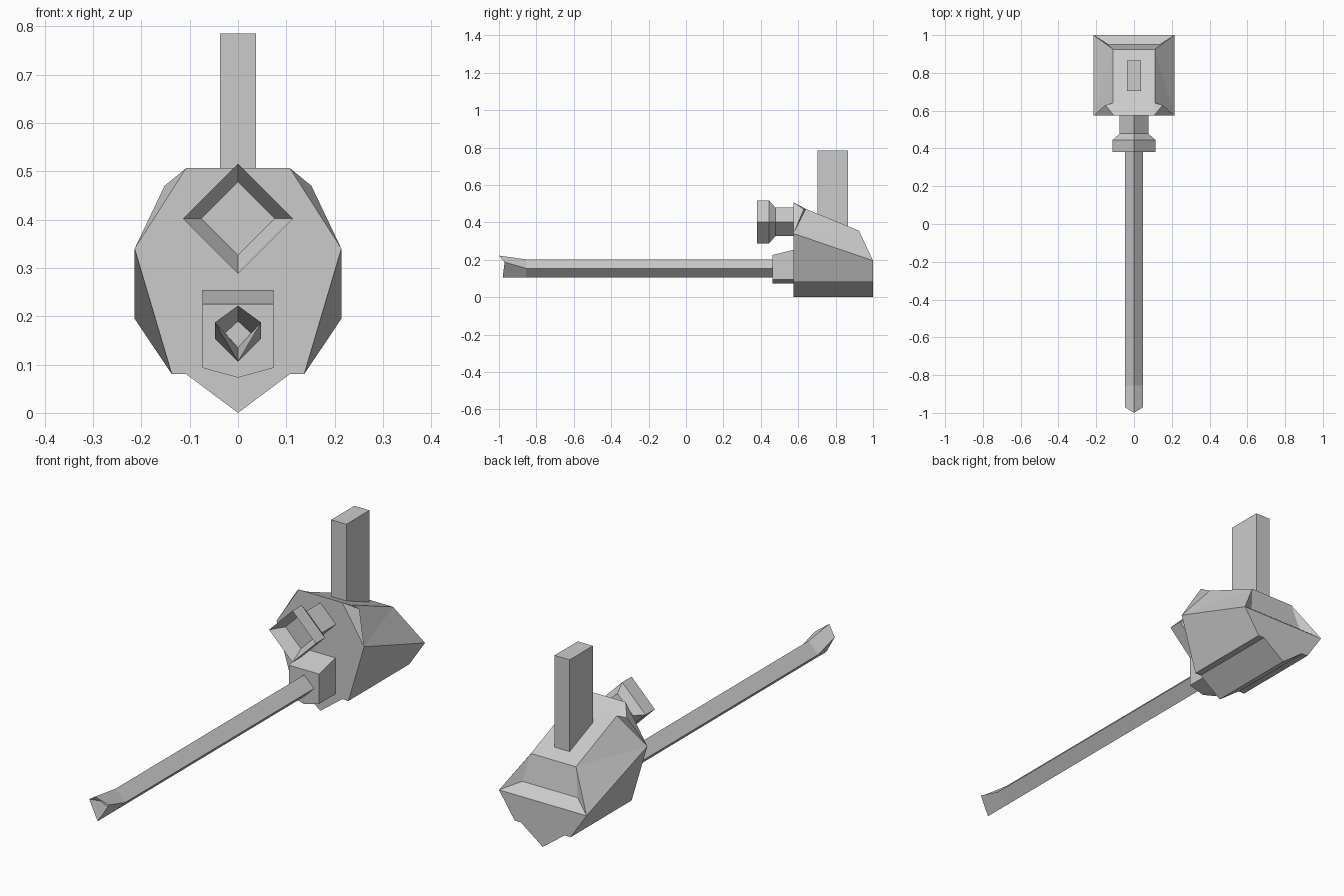
import bpy, bmesh

if "Cube" in bpy.data.objects:
    bpy.data.objects.remove(bpy.data.objects["Cube"])


def finish(name, verts, faces, mirror=False):
    mesh = bpy.data.meshes.new(name)
    mesh.from_pydata(verts, [], faces)
    obj = bpy.data.objects.new(name, mesh)
    bpy.context.collection.objects.link(obj)
    bm = bmesh.new()
    bm.from_mesh(mesh)
    if mirror:
        geom = bm.verts[:] + bm.edges[:] + bm.faces[:]
        bmesh.ops.mirror(bm, geom=geom, axis='X', merge_dist=0.0005)
    bmesh.ops.recalc_face_normals(bm, faces=bm.faces)
    bm.to_mesh(mesh)
    bm.free()
    return obj


def loft(name, rings):
    """Join equal-length rings of points and cap both ends."""
    n = len(rings[0])
    verts = [p for ring in rings for p in ring]
    faces = [list(range(n)), list(range(len(verts) - n, len(verts)))]
    for r in range(len(rings) - 1):
        for i in range(n):
            j = (i + 1) % n
            faces.append([r * n + i, r * n + j, (r + 1) * n + j, (r + 1) * n + i])
    return finish(name, verts, faces)


def diamond(y, w, h, z):
    return [(0, y, z + h), (w, y, z), (0, y, z - h), (-w, y, z)]


# Faceted body with keel: right half, then mirrored
F, R = 0.575, 1.0
body = [
    (0, F, 0), (.107, F, .08), (.137, F, .08), (.214, F, .34), (.107, F, .507), (0, F, .507),
    (0, R, 0), (.107, R, .08), (.137, R, .08), (.214, R, .195), (0, R, .195),
    (.152, .63, .47), (.11, .64, .472), (0, .64, .472),      # front crest
    (.11, .925, .355), (0, .925, .355),                      # roof rear
    (.135, .95, .235), (0, .95, .235),                       # rear ledge
]
body_faces = [
    (0, 1, 2, 3, 4, 5), (6, 7, 8, 9, 10),
    (0, 1, 7, 6), (1, 2, 8, 7), (2, 3, 9, 8),
    (4, 5, 13, 12), (4, 11, 12), (3, 4, 11), (3, 11, 12),
    (12, 13, 15, 14), (14, 15, 17, 16), (16, 17, 10, 9),
    (3, 12, 14), (3, 14, 9), (9, 14, 16),
]
finish("body", body, body_faces, mirror=True)

# Upright post on the roof
post = [(-.037, .703), (.037, .703), (.037, .865), (-.037, .865)]
loft("upright_post", [[(x, y, z) for x, y in post] for z in (.36, .785)])

# Diamond sight with recessed front
loft("diamond_sight", [diamond(y, r, r, .402) for y, r in (
    (.44, .076), (.38, .114), (.445, .114), (.478, .076), (.60, .076))])

# Barrel mount: sloped top and shallow V underside
loft("barrel_mount", [
    [(-.073, y, top), (.073, y, top), (.073, y, .093), (0, y, .073), (-.073, y, .093)]
    for y, top in ((.462, .225), (.60, .26))])

# Long barrel with raised, hollow muzzle
muzzle = [(0, -1, .222), (.048, -.97, .187), (0, -.98, .106), (-.048, -.97, .187)]
loft("barrel", [
    [(0, -.90, .19), (.027, -.92, .165), (0, -.90, .135), (-.027, -.92, .165)],
    muzzle, diamond(-.855, .048, .048, .154), diamond(.52, .048, .048, .154)])
